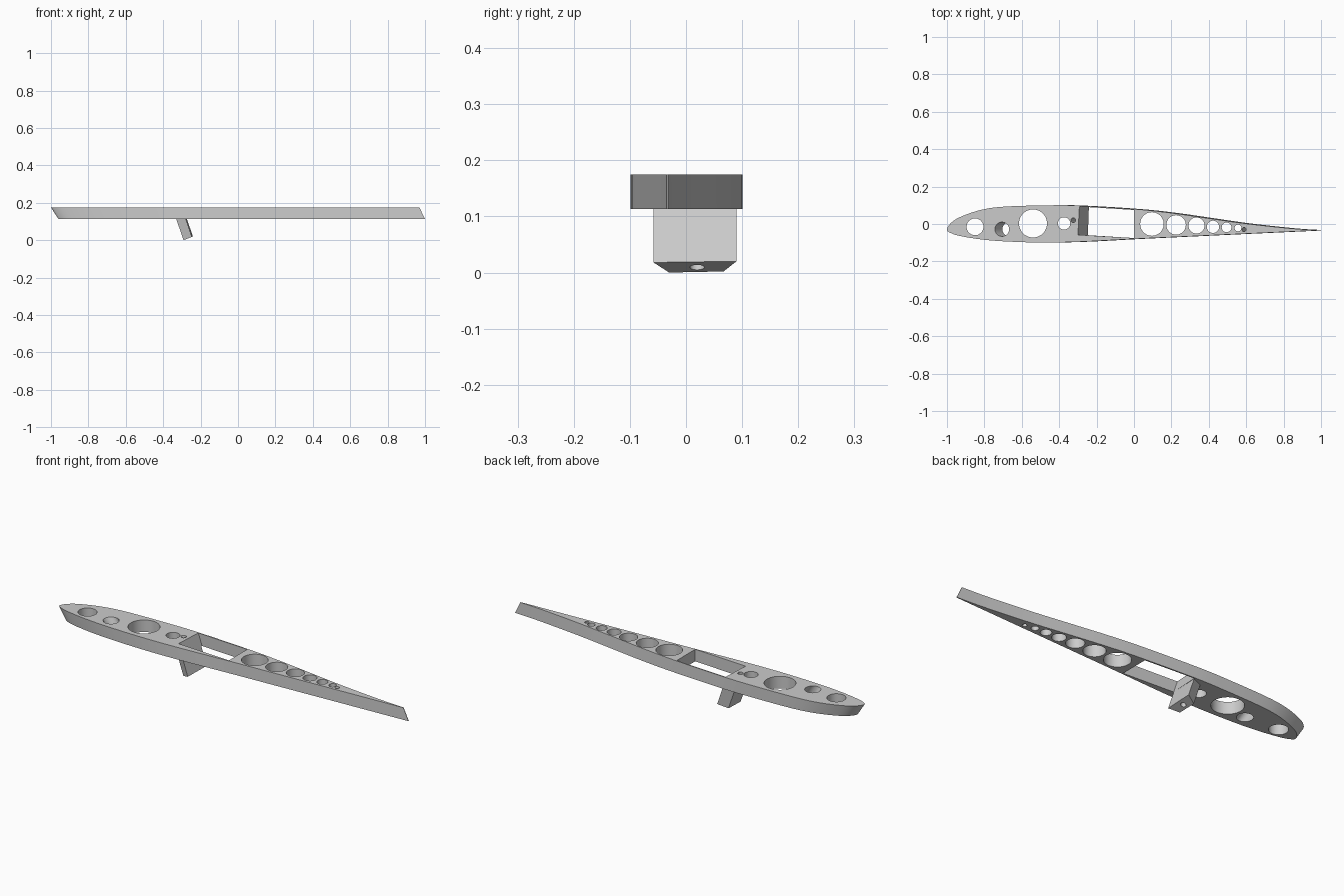
import bpy, bmesh
from math import cos, sin, pi
from mathutils import Vector

cube = bpy.data.objects.get("Cube")
if cube:
    bpy.data.objects.remove(cube, do_unlink=True)

TOP, BOTTOM = 0.175, 0.113
TILT = 0.34          # sideways run of the slanted parts per unit of drop

grey = bpy.data.materials.new("light grey")
grey.use_nodes = True
grey.diffuse_color = (0.6, 0.6, 0.6, 1)
grey.node_tree.nodes["Principled BSDF"].inputs["Base Color"].default_value = (0.6, 0.6, 0.6, 1)


def loft(bm, upper, lower):
    """Closed solid between two matching rings of points."""
    a = [bm.verts.new(p) for p in upper]
    b = [bm.verts.new(p) for p in lower]
    bm.faces.new(a)
    bm.faces.new(b[::-1])
    for i in range(len(a)):
        j = (i + 1) % len(a)
        bm.faces.new((a[i], b[i], b[j], a[j]))


def make_object(name, bm):
    bmesh.ops.recalc_face_normals(bm, faces=bm.faces)
    mesh = bpy.data.meshes.new(name)
    bm.to_mesh(mesh)
    bm.free()
    mesh.materials.append(grey)
    ob = bpy.data.objects.new(name, mesh)
    bpy.context.collection.objects.link(ob)
    return ob


def add_hole(bm, x, y, r, tilt=0.0, z0=0.08, z1=0.2, sides=40):
    """Round cutter whose centre is given at the top face."""
    def ring(z):
        cx = x + (TOP - z) * tilt
        return [(cx + r * cos(2 * pi * i / sides), y + r * sin(2 * pi * i / sides), z)
                for i in range(sides)]
    loft(bm, ring(z1), ring(z0))


def cut(target, cutter):
    cutter.hide_render = True
    mod = target.modifiers.new("cut", 'BOOLEAN')
    mod.object, mod.solver = cutter, 'EXACT'
    bpy.ops.object.select_all(action='DESELECT')
    target.select_set(True)
    bpy.context.view_layer.objects.active = target
    bpy.ops.object.modifier_apply(modifier=mod.name)
    bpy.data.objects.remove(cutter, do_unlink=True)
    bpy.ops.object.shade_smooth_by_angle(angle=0.5)


def smooth_path(points, steps=5):
    """Catmull-Rom curve through the points."""
    p = [Vector(q) for q in points]
    p = [2 * p[0] - p[1]] + p + [2 * p[-1] - p[-2]]
    out = []
    for a, b, c, d in zip(p, p[1:], p[2:], p[3:]):
        for k in range(steps):
            t = k / steps
            out.append(0.5 * (2 * b + (c - a) * t + (2 * a - 5 * b + 4 * c - d) * t ** 2
                              + (3 * b - a - 3 * c + d) * t ** 3))
    return out


# Wing rib: aerofoil outline from tail over the upper side to nose and back
outline = smooth_path([
    (0.97, -0.032), (0.83, -0.023), (0.59, 0.003), (0.4, 0.03), (0.19, 0.06),
    (0, 0.08), (-0.29, 0.098), (-0.45, 0.1), (-0.69, 0.093), (-0.82, 0.075),
    (-0.93, 0.037), (-0.98, 0.004), (-1, -0.03), (-0.98, -0.048), (-0.93, -0.064),
    (-0.82, -0.082), (-0.69, -0.093), (-0.5, -0.099), (-0.29, -0.095),
    (0, -0.08), (0.3, -0.066), (0.6, -0.052), (0.97, -0.035)])
outline.append(Vector((0.97, -0.035)))
bm = bmesh.new()
loft(bm, [(p.x, p.y, TOP) for p in outline],
     [(-0.96 + (p.x + 1) * 1.96 / 1.97, p.y, BOTTOM) for p in outline])
rib = make_object("wing_rib", bm)

# Lightening holes, slanted holes and the slot
bm = bmesh.new()
for x, y, r in [(-0.85, -0.015, 0.045), (-0.54, 0.003, 0.075), (-0.374, 0.003, 0.033),
                (0.096, 0, 0.063), (0.225, -0.005, 0.052), (0.334, -0.008, 0.043),
                (0.422, -0.015, 0.033), (0.495, -0.018, 0.026), (0.556, -0.021, 0.018)]:
    add_hole(bm, x, y, r)
add_hole(bm, -0.706, -0.028, 0.038, tilt=0.65)
add_hole(bm, -0.325, 0.02, 0.013, tilt=TILT)
add_hole(bm, 0.588, -0.03, 0.011, tilt=TILT)


def slot_ring(z):
    dx = (TOP - z) * TILT
    return [(-0.3 + dx, -0.058, z), (0, -0.075, z), (0, 0.075, z), (-0.292 + dx, 0.093, z)]


loft(bm, slot_ring(0.2), slot_ring(0.08))
cut(rib, make_object("rib_cutter", bm))

# Slanted post under the slot edge, narrower on its nose side, square-cut end
section = [(-0.3, -0.058, 0.018), (-0.294, 0.09, 0.02),
           (-0.349, 0.067, 0.002), (-0.351, -0.03, 0.0)]
bm = bmesh.new()
loft(bm, [(x + (TOP - BOTTOM) * TILT, y, BOTTOM) for x, y, z in section],
     [(x + (TOP - z) * TILT, y, z) for x, y, z in section])
post = make_object("slanted_post", bm)
bm = bmesh.new()
add_hole(bm, -0.325, 0.02, 0.013, tilt=TILT, z0=-0.05)
cut(post, make_object("post_cutter", bm))
